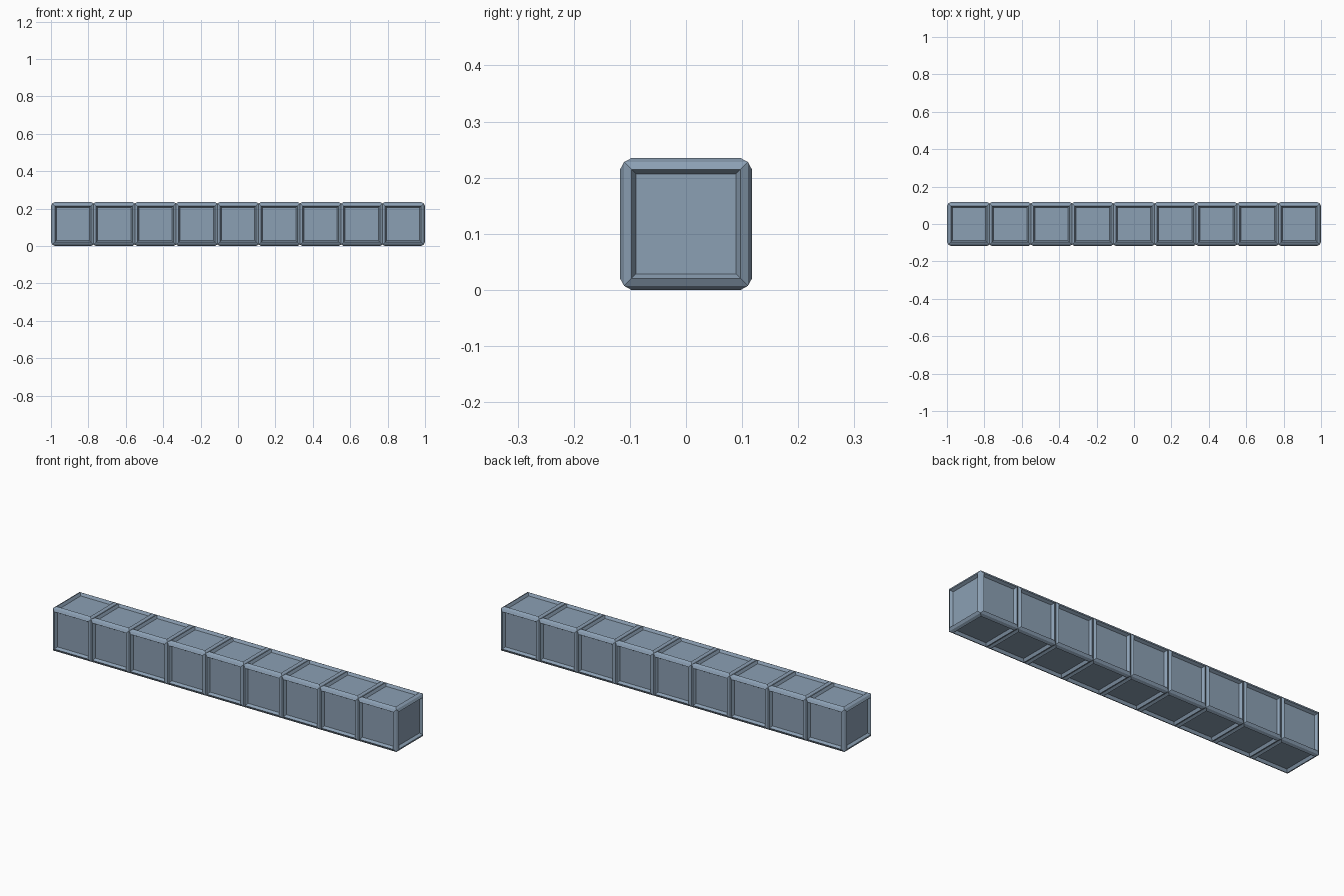
import bpy, bmesh

if "Cube" in bpy.data.objects:
    bpy.data.objects.remove(bpy.data.objects["Cube"])

COUNT = 9
BULGE = 0.0072                        # how far each frame rises from the cube face
SIDE = (2.0 - 2 * BULGE) / COUNT      # cube edge, also the spacing

steel = bpy.data.materials.new("steel blue")
steel.diffuse_color = (0.26, 0.35, 0.455, 1.0)
steel.use_nodes = True
steel.node_tree.nodes["Principled BSDF"].inputs["Base Color"].default_value = steel.diffuse_color

# One block: a cube whose six faces get a raised sloping frame and a sunken panel
mesh = bpy.data.meshes.new("panelled_block")
bm = bmesh.new()
bmesh.ops.create_cube(bm, size=SIDE)
panels = bm.faces[:]
bmesh.ops.inset_individual(bm, faces=panels, thickness=0.0185, depth=BULGE)
bmesh.ops.inset_individual(bm, faces=panels, thickness=0.0115, depth=-0.014)
bm.to_mesh(mesh)
bm.free()
mesh.materials.append(steel)

# Row of blocks along x, sharing the mesh
for i in range(COUNT):
    block = bpy.data.objects.new(f"beam_block_{i + 1}", mesh)
    block.location = ((i - (COUNT - 1) / 2) * SIDE, 0, SIDE / 2 + BULGE)
    bpy.context.collection.objects.link(block)
